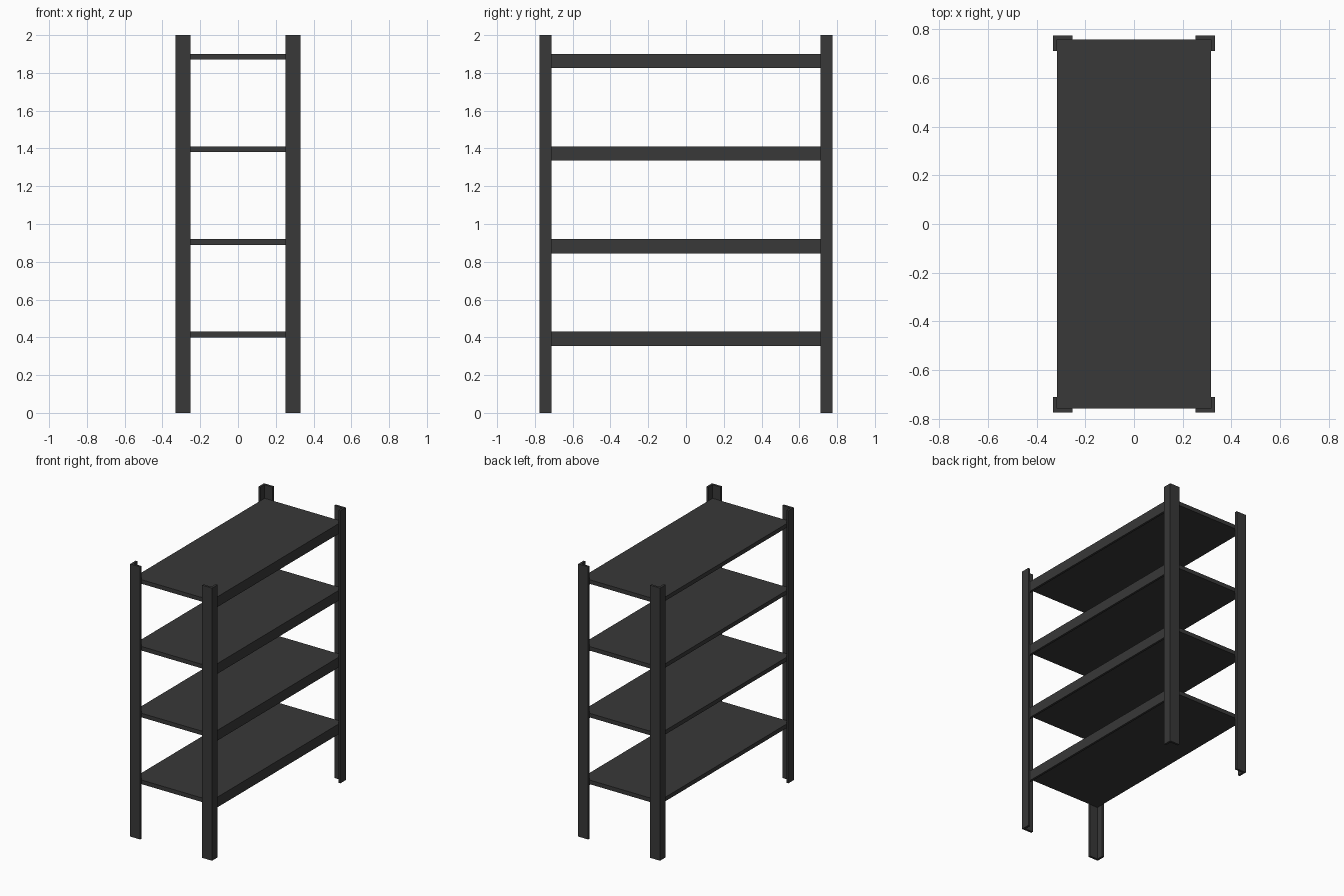
import bpy, bmesh

if "Cube" in bpy.data.objects:
    bpy.data.objects.remove(bpy.data.objects["Cube"])

GREY = bpy.data.materials.new("dark_grey")
GREY.diffuse_color = (0.04, 0.04, 0.04, 1)
GREY.use_nodes = True
GREY.node_tree.nodes["Principled BSDF"].inputs["Base Color"].default_value = GREY.diffuse_color


def make_object(name, bm):
    bmesh.ops.recalc_face_normals(bm, faces=bm.faces)
    mesh = bpy.data.meshes.new(name)
    bm.to_mesh(mesh)
    bm.free()
    mesh.materials.append(GREY)
    obj = bpy.data.objects.new(name, mesh)
    bpy.context.collection.objects.link(obj)
    return obj


def extrude_profile(name, points, z0, z1):
    bm = bmesh.new()
    face = bm.faces.new([bm.verts.new((x, y, z0)) for x, y in points])
    top = bmesh.ops.extrude_face_region(bm, geom=[face])["geom"]
    verts = [v for v in top if isinstance(v, bmesh.types.BMVert)]
    bmesh.ops.translate(bm, verts=verts, vec=(0, 0, z1 - z0))
    return make_object(name, bm)


def box(name, x0, x1, y0, y1, z0, z1):
    return extrude_profile(name, [(x0, y0), (x1, y0), (x1, y1), (x0, y1)], z0, z1)


X, Y = 0.332, 0.775          # outer corner of the posts
LEG_X, LEG_Y = 0.08, 0.064   # widths of the angle-iron flanges
T = 0.016                    # sheet thickness

# four L-section corner posts
for sx, nx in ((-1, "left"), (1, "right")):
    for sy, ny in ((-1, "front"), (1, "back")):
        profile = [(X, Y), (X - LEG_X, Y), (X - LEG_X, Y - T), (X - T, Y - T),
                   (X - T, Y - LEG_Y), (X, Y - LEG_Y)]
        extrude_profile(f"{ny}_{nx}_post", [(sx * x, sy * y) for x, y in profile], 0, 2)

# four shelves, each with a deeper rail along the right side
SX, SY = X - T, Y - T
for i in range(4):
    top = 0.43 + 0.49 * i
    box(f"shelf_panel_{i + 1}", -SX, SX, -SY, SY, top - 0.03, top)
    box(f"shelf_rail_{i + 1}", SX - T, SX, -SY, SY, top - 0.075, top - 0.03)
